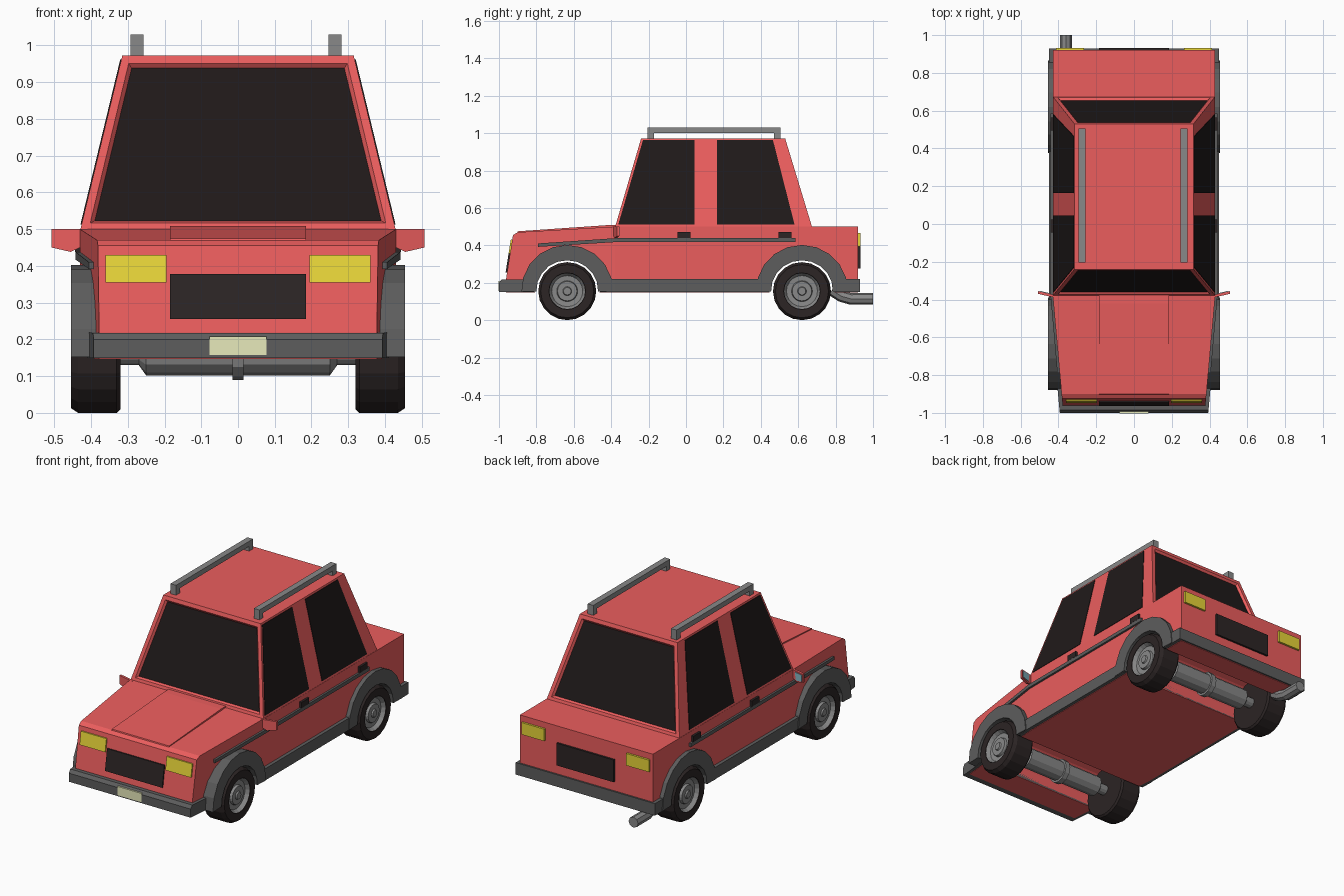
import bpy, bmesh
from math import sin, cos, pi, radians
from mathutils import Vector

if "Cube" in bpy.data.objects:
    bpy.data.objects.remove(bpy.data.objects["Cube"])

WHEEL_Y = (-0.635, 0.62)
AXLE_Z = 0.16


def material(name, r, g, b):
    m = bpy.data.materials.new(name)
    m.diffuse_color = (r, g, b, 1)
    m.use_nodes = True
    m.node_tree.nodes["Principled BSDF"].inputs["Base Color"].default_value = m.diffuse_color
    return m


RED = material("red_paint", 0.83, 0.11, 0.11)
GLASS = material("dark_glass", 0.014, 0.010, 0.010)
BLACK = material("black", 0.025, 0.018, 0.018)
TRIM = material("dark_trim", 0.11, 0.11, 0.11)
METAL = material("metal", 0.25, 0.25, 0.25)
YELLOW = material("lamp_yellow", 0.80, 0.66, 0.04)
PLATE = material("plate", 0.80, 0.82, 0.50)
MIRROR = material("mirror_glass", 0.25, 0.50, 0.58)


def finish(name, bm, *mats, both_sides=False):
    if both_sides:
        copy = bmesh.ops.duplicate(bm, geom=bm.faces[:])["geom"]
        for v in copy:
            if isinstance(v, bmesh.types.BMVert):
                v.co.x *= -1
    bmesh.ops.recalc_face_normals(bm, faces=bm.faces[:])
    me = bpy.data.meshes.new(name)
    bm.to_mesh(me)
    bm.free()
    ob = bpy.data.objects.new(name, me)
    bpy.context.collection.objects.link(ob)
    for m in mats:
        me.materials.append(m)
    return ob


def add_prism(bm, pts, vec):
    """Polygon extruded along a vector."""
    a = [bm.verts.new(p) for p in pts]
    b = [bm.verts.new(Vector(p) + Vector(vec)) for p in pts]
    bm.faces.new(a)
    bm.faces.new(b[::-1])
    for i in range(len(a)):
        j = (i + 1) % len(a)
        bm.faces.new((a[i], a[j], b[j], b[i]))


def prism(name, pts, vec, mat, both_sides=False):
    bm = bmesh.new()
    add_prism(bm, pts, vec)
    return finish(name, bm, mat, both_sides=both_sides)


def box(bm, x0, x1, y0, y1, z0, z1):
    add_prism(bm, [(x0, y0, z0), (x1, y0, z0), (x1, y1, z0), (x0, y1, z0)], (0, 0, z1 - z0))


def lathe(name, profile, y, z, sides, mat, both_sides=False):
    """Rings of (x, radius) turned about a line along x."""
    bm = bmesh.new()
    rings = [[bm.verts.new((x, y + r * cos(2 * pi * i / sides), z + r * sin(2 * pi * i / sides)))
              for i in range(sides)] for x, r in profile]
    for a, b in zip(rings, rings[1:]):
        for i in range(sides):
            j = (i + 1) % sides
            bm.faces.new((a[i], a[j], b[j], b[i]))
    bm.faces.new(rings[0])
    bm.faces.new(rings[-1])
    return finish(name, bm, mat, both_sides=both_sides)


def tapered(name, profile, w_rear, w_nose, y_nose, mat):
    """Side profile across the car, narrowing ahead of the windscreen."""
    bm = bmesh.new()
    add_prism(bm, [(-1, y, z) for y, z in profile], (2, 0, 0))
    bmesh.ops.bisect_plane(bm, geom=bm.verts[:] + bm.edges[:] + bm.faces[:],
                           plane_co=(0, -0.38, 0), plane_no=(0, 1, 0))
    for v in bm.verts:
        t = max(0, (-0.38 - v.co.y) / (-0.38 - y_nose))
        v.co.x *= w_rear + (w_nose - w_rear) * t
    return finish(name, bm, mat)


# Body shell and lower skirt with bumpers
body = tapered("body", [(-0.962, 0.147), (-0.962, 0.22), (-0.925, 0.455), (-0.90, 0.47), (-0.38, 0.50),
                        (0.92, 0.50), (0.92, 0.147)], 0.43, 0.378, -0.96, RED)
skirt = tapered("bumper_skirt", [(-1.0, 0.15), (-1.0, 0.20), (-0.985, 0.218), (0.93, 0.22), (0.93, 0.15)],
                0.45, 0.393, -1.0, TRIM)

# Wheel wells cut through both
for y in WHEEL_Y:
    cutter = lathe("well_cutter", [(-0.6, 0.175), (0.6, 0.175)], y, AXLE_Z, 24, None)
    cutter.hide_render = True
    for ob in (body, skirt):
        mod = ob.modifiers.new("well", "BOOLEAN")
        mod.operation, mod.solver, mod.object = "DIFFERENCE", "EXACT", cutter
        bpy.context.view_layer.objects.active = ob
        bpy.ops.object.modifier_apply(modifier="well")
    bpy.data.objects.remove(cutter)

# Cabin with recessed front and rear screens
bm = bmesh.new()
low = [(-0.43, -0.38), (0.43, -0.38), (0.43, 0.675), (-0.43, 0.675)]
top = [(-0.315, -0.24), (0.315, -0.24), (0.315, 0.53), (-0.315, 0.53)]
lo = [bm.verts.new((x, y, 0.495)) for x, y in low]
hi = [bm.verts.new((x, y, 0.972)) for x, y in top]
bm.faces.new(lo[::-1])
bm.faces.new(hi)
walls = [bm.faces.new((lo[i], lo[(i + 1) % 4], hi[(i + 1) % 4], hi[i])) for i in range(4)]
bm.normal_update()
for f in (walls[0], walls[2]):
    bmesh.ops.inset_region(bm, faces=[f], thickness=0.022, use_even_offset=True)
    bmesh.ops.inset_region(bm, faces=[f], thickness=0.01, depth=-0.012, use_even_offset=True)
    f.material_index = 1
finish("cabin", bm, RED, GLASS)


# Side windows lying on the sloping cabin walls
def on_wall(y, z):
    return (0.422 - (z - 0.495) * 0.115 / 0.477, y, z)


for name, quad in (("front_window", [(-0.362, 0.512), (0.045, 0.512), (0.045, 0.962), (-0.23, 0.962)]),
                   ("rear_window", [(0.165, 0.512), (0.58, 0.512), (0.465, 0.962), (0.165, 0.962)])):
    prism(name, [on_wall(*p) for p in quad], (0.011, 0, 0), GLASS, True)

# Raised bonnet centre and boot lid seams
prism("bonnet_bulge", [(-0.185, y, z) for y, z in
                       ((-0.905, 0.46), (-0.90, 0.475), (-0.42, 0.508), (-0.375, 0.508), (-0.375, 0.48))],
      (0.37, 0, 0), RED)


# Front face fittings, lying on the sloped nose
def nose_panel(name, x0, x1, z0, z1, mat, both=False):
    def nose(z):
        return -0.962 + (z - 0.22) * 0.037 / 0.235
    prism(name, [(x0, nose(z0), z0), (x1, nose(z0), z0), (x1, nose(z1), z1), (x0, nose(z1), z1)],
          (0, -0.008, 0), mat, both)


nose_panel("headlights", 0.195, 0.36, 0.355, 0.43, YELLOW, True)
nose_panel("grille", -0.185, 0.185, 0.255, 0.378, BLACK)
bm = bmesh.new()
box(bm, -0.077, 0.077, -1.003, -0.98, 0.157, 0.208)
finish("number_plate", bm, PLATE)

# Rear face fittings
bm = bmesh.new()
box(bm, 0.265, 0.412, 0.90, 0.932, 0.395, 0.465)
finish("tail_lights", bm, YELLOW, both_sides=True)
bm = bmesh.new()
box(bm, -0.185, 0.185, 0.90, 0.932, 0.275, 0.405)
finish("rear_panel", bm, BLACK)

# Side strips and door handles
bm = bmesh.new()
add_prism(bm, [(0.384, -0.79, 0.392), (0.42, -0.38, 0.417), (0.42, -0.38, 0.438), (0.384, -0.79, 0.410)],
          (0.022, 0, 0))
box(bm, 0.42, 0.442, -0.38, 0.585, 0.417, 0.438)
finish("side_strip", bm, TRIM, both_sides=True)
bm = bmesh.new()
for y in (-0.01, 0.53):
    box(bm, 0.42, 0.443, y - 0.035, y + 0.035, 0.438, 0.472)
finish("door_handles", bm, BLACK, both_sides=True)

# Door mirrors with glass on the back
shape = [(0.41, -0.392, 0.50), (0.507, -0.370, 0.50), (0.507, -0.370, 0.45), (0.455, -0.382, 0.438),
         (0.41, -0.392, 0.46)]
prism("door_mirror", shape, (0, 0.014, 0), RED, True)
prism("mirror_glass", [(0.447, -0.369, 0.493), (0.50, -0.357, 0.493), (0.50, -0.357, 0.455),
                       (0.455, -0.367, 0.447)], (0, 0.003, 0), MIRROR, True)

# Wheels, arches and axles
for end, y in zip(("front", "rear"), WHEEL_Y):
    lathe(end + "_tyres", [(0.32, 0.10), (0.32, 0.145), (0.33, 0.155), (0.435, 0.155), (0.455, 0.142),
                           (0.455, 0.098), (0.425, 0.092)], y, AXLE_Z - 0.005, 20, BLACK, True)
    lathe(end + "_rims", [(0.41, 0.096), (0.452, 0.096), (0.432, 0.083), (0.43, 0.056), (0.444, 0.052),
                          (0.444, 0.024), (0.452, 0.020)], y, AXLE_Z - 0.005, 20, METAL, True)
    angles = [radians(-2 + 184 * i / 10) for i in range(11)]
    arc = [(0.372, y + 0.245 * cos(a), AXLE_Z + 0.242 * sin(a)) for a in angles]
    arc += [(0.372, y + 0.165 * cos(a), AXLE_Z + 0.16 * sin(a)) for a in angles[::-1]]
    prism(end + "_arches", arc, (0.082, 0, 0), TRIM, True)
    half = [(0.34, 0.03), (0.27, 0.03), (0.25, 0.058), (0.015, 0.058), (0.015, 0.07)]
    lathe(end + "_axle", [(-x, r) for x, r in half] + half[::-1], y, AXLE_Z, 12, METAL)

# Roof rails with feet
bm = bmesh.new()
for x in (-0.275, 0.264):
    add_prism(bm, [(x - 0.018, y, z) for y, z in
                   ((-0.205, 0.968), (-0.205, 1.03), (0.505, 1.03), (0.505, 0.968), (0.47, 0.968),
                    (0.47, 1.0), (-0.17, 1.0), (-0.17, 0.968))], (0.036, 0, 0))
finish("roof_rails", bm, METAL)

# Exhaust pipe
cu = bpy.data.curves.new("exhaust", "CURVE")
cu.dimensions = "3D"
cu.bevel_depth, cu.bevel_resolution, cu.use_fill_caps = 0.031, 2, True
line = cu.splines.new("POLY")
path = [(-0.36, 0.78, 0.16), (-0.36, 0.83, 0.128), (-0.36, 0.88, 0.114), (-0.36, 1.0, 0.114)]
line.points.add(len(path) - 1)
for p, co in zip(line.points, path):
    p.co = (*co, 1)
line.use_smooth = False
cu.materials.append(METAL)
bpy.context.collection.objects.link(bpy.data.objects.new("exhaust", cu))
